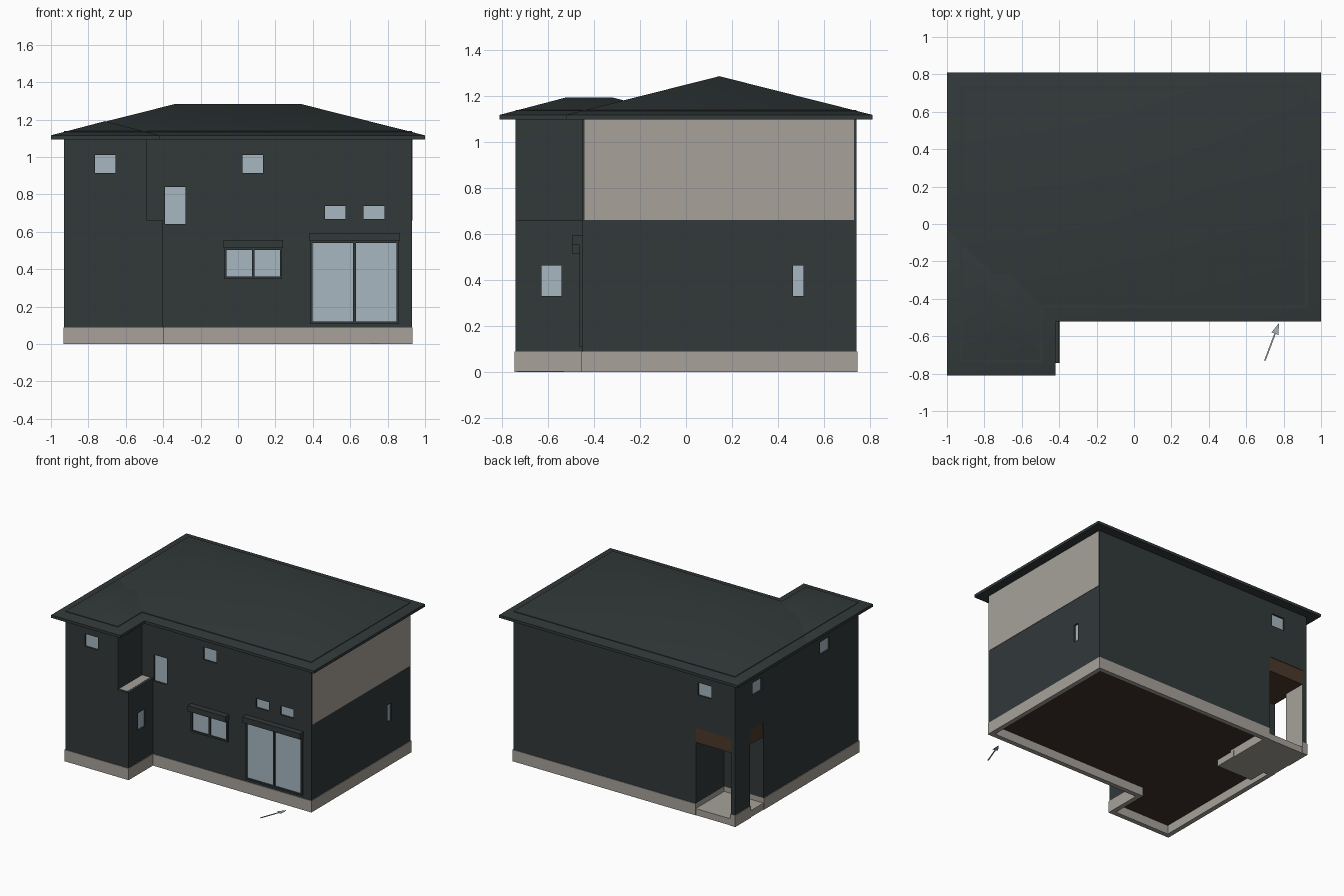
import bpy, bmesh
from math import radians
from mathutils import Vector

cube = bpy.data.objects.get("Cube")
if cube:
    bpy.data.objects.remove(cube)


def material(name, rgb):
    m = bpy.data.materials.new(name)
    m.use_nodes = True
    m.diffuse_color = (*rgb, 1)
    bsdf = m.node_tree.nodes["Principled BSDF"]
    bsdf.inputs["Base Color"].default_value = (*rgb, 1)
    bsdf.inputs["Roughness"].default_value = 0.8
    return m


DARK = material("dark_slate", (0.032, 0.041, 0.042))
BEIGE = material("warm_beige", (0.385, 0.355, 0.32))
GLASS = material("pale_glass", (0.39, 0.475, 0.535))
WOOD = material("brown_wood", (0.07, 0.04, 0.023))
FLOOR = material("underfloor_brown", (0.05, 0.031, 0.023))
GREY = material("arrow_grey", (0.38, 0.44, 0.48))


def prism(points, z0, z1, bm=None):
    """Extrude a footprint from z0 to z1."""
    bm = bm or bmesh.new()
    low = [bm.verts.new((x, y, z0)) for x, y in points]
    high = [bm.verts.new((x, y, z1)) for x, y in points]
    bm.faces.new(low)
    bm.faces.new(high)
    for i in range(len(points)):
        j = (i + 1) % len(points)
        bm.faces.new((low[i], low[j], high[j], high[i]))
    bmesh.ops.recalc_face_normals(bm, faces=bm.faces)
    return bm


def finish(name, bm, *mats):
    mesh = bpy.data.meshes.new(name)
    bm.to_mesh(mesh)
    bm.free()
    for m in mats:
        mesh.materials.append(m)
    obj = bpy.data.objects.new(name, mesh)
    bpy.context.collection.objects.link(obj)
    return obj


def rect(x0, x1, y0, y1):
    return [(x0, y0), (x1, y0), (x1, y1), (x0, y1)]


def box(name, x0, x1, y0, y1, z0, z1, mat):
    return finish(name, prism(rect(x0, x1, y0, y1), z0, z1), mat)


def sunken_face(bm, direction, margin, depth):
    """Leave a flat rim round the face along direction and sink the rest."""
    bm.normal_update()
    face = max(bm.faces, key=lambda f: f.normal.dot(direction))
    bmesh.ops.inset_region(bm, faces=[face], thickness=margin, use_even_offset=True)
    top = bmesh.ops.extrude_discrete_faces(bm, faces=[face])["faces"][0]
    for v in top.verts:
        v.co -= direction * depth
    top.material_index = 1


# Main dimensions
WX, BACK, FRONT, WING = 0.93, 0.74, -0.45, -0.74
WING_LOW, WING_UP = -0.40, -0.49
PX, PY = -0.60, 0.40          # inner corner of the porch
BASE, MID, TOP = 0.088, 0.66, 1.138


def outline(wing_x, grow=0.0, porch=True):
    g = grow
    pts = [(-WX - g, WING - g), (wing_x + g, WING - g), (wing_x + g, FRONT - g),
           (WX + g, FRONT - g), (WX + g, BACK + g)]
    if porch:
        return pts + [(PX, BACK + g), (PX, PY), (-WX - g, PY)]
    return pts + [(-WX - g, BACK + g)]


# Foundation, hollow below with a brown underfloor
bm = prism(outline(WING_LOW, 0.004), 0, BASE)
sunken_face(bm, Vector((0, 0, -1)), 0.036, 0.067)
finish("foundation", bm, BEIGE, FLOOR)

# Walls, the beige right side panel and the ledge beside the wing
lower = finish("lower_walls", prism(outline(WING_LOW), BASE, MID), DARK)
upper = finish("upper_walls", prism(outline(WING_UP, 0, False), MID, TOP), DARK)
box("side_panel", WX - 0.005, WX + 0.003, FRONT + 0.01, BACK - 0.01, MID, 1.10, BEIGE)
box("wing_ledge", WING_UP, WING_LOW - 0.02, WING + 0.015, FRONT,
    MID - 0.004, MID + 0.001, BEIGE)

# Corner porch
box("porch_floor", -WX, PX, PY, BACK, 0, 0.05, BEIGE)
box("entry_slab", -0.86, -0.56, 0.23, PY, 0, 0.05, BEIGE)
box("porch_post_base", -WX - 0.004, -0.89, 0.555, BACK + 0.004, 0, BASE, BEIGE)
bm = prism(rect(-WX, -0.895, 0.56, BACK), BASE, MID)
for f in bm.faces:
    if f.normal.x > 0.9:
        f.material_index = 1
finish("porch_post", bm, DARK, BEIGE)
box("porch_ceiling", -WX + 0.003, PX, PY, BACK - 0.003, 0.55, MID, WOOD)


# Two crossing hipped roofs, softly shaded
def hip_roof(name, x0, x1, y0, y1, z0, eave, ridge):
    bm = prism(rect(x0, x1, y0, y1), z0, eave)
    top = max(bm.faces, key=lambda f: f.calc_center_median().z)
    bm.faces.remove(top)
    bm.verts.ensure_lookup_table()
    a, b, c, d = bm.verts[4:8]
    half = min(x1 - x0, y1 - y0) / 2
    cx, cy = (x0 + x1) / 2, (y0 + y1) / 2
    if x1 - x0 > y1 - y0:
        e, f = (bm.verts.new((x, cy, ridge)) for x in (x0 + half, x1 - half))
        loops = (a, b, f, e), (b, c, f), (c, d, e, f), (d, a, e)
    else:
        e, f = (bm.verts.new((cx, y, ridge)) for y in (y0 + half, y1 - half))
        loops = (a, b, e), (b, c, f, e), (c, d, f), (d, a, e, f)
    for loop in loops:
        bm.faces.new(loop)
    bmesh.ops.recalc_face_normals(bm, faces=bm.faces)
    roof = finish(name, bm, DARK)
    bpy.ops.object.select_all(action="DESELECT")
    roof.select_set(True)
    bpy.context.view_layer.objects.active = roof
    bpy.ops.object.shade_smooth_by_angle(angle=radians(40))


hip_roof("main_roof", -1, 1, -0.52, 0.81, 1.095, 1.116, 1.284)
hip_roof("wing_roof", -1, -0.42, -0.81, -0.03, 1.095, 1.116, 1.192)

# Openings: outward direction, sideways direction
SIDES = {"front": (Vector((0, -1)), Vector((1, 0))),
         "back": (Vector((0, 1)), Vector((1, 0))),
         "right": (Vector((1, 0)), Vector((0, 1))),
         "left": (Vector((-1, 0)), Vector((0, 1)))}


def on_wall(side, wall, u0, u1, d0, d1):
    """Footprint on a wall from distance d0 to d1 in front of it."""
    out, along = SIDES[side]
    return [out * (wall + d) + along * u
            for d, u in ((d0, u0), (d1, u0), (d1, u1), (d0, u1))]


# Windows set back into the walls
cuts = bmesh.new()
DEPTH = 0.012
for name, side, wall, u0, u1, z0, z1 in (
        ("wing_front_window", "front", -WING, -0.765, -0.655, 0.915, 1.01),
        ("upper_front_window", "front", -FRONT, 0.025, 0.135, 0.915, 1.01),
        ("stair_window", "front", -FRONT, -0.39, -0.28, 0.642, 0.841),
        ("small_window_a", "front", -FRONT, 0.465, 0.575, 0.67, 0.738),
        ("small_window_b", "front", -FRONT, 0.672, 0.782, 0.67, 0.738),
        ("wing_side_window", "right", WING_LOW, -0.627, -0.54, 0.33, 0.462),
        ("slim_side_window", "right", WX, 0.465, 0.51, 0.33, 0.462),
        ("back_window", "back", BACK, -0.73, -0.62, 0.915, 1.01),
        ("left_window_rear", "left", WX, 0.42, 0.53, 0.915, 1.01),
        ("left_window_fore", "left", WX, -0.39, -0.28, 0.915, 1.01)):
    prism(on_wall(side, wall, u0, u1, -DEPTH - 0.004, 0.02), z0, z1, cuts)
    finish(name, prism(on_wall(side, wall, u0, u1, -DEPTH - 0.008, -DEPTH), z0, z1), GLASS)
cutter = finish("window_cutter", cuts, DARK)
cutter.hide_render = True
cutter.hide_viewport = True
for walls in (lower, upper):
    mod = walls.modifiers.new("window_openings", "BOOLEAN")
    mod.operation = "DIFFERENCE"
    mod.solver = "EXACT"
    mod.object = cutter

# Framed sliding windows with a mullion and a shutter box above
RIM = 0.012
for name, x0, x1, z0, z1 in (("middle_window", -0.062, 0.224, 0.36, 0.503),
                             ("patio_door", 0.398, 0.848, 0.12, 0.54)):
    bm = prism(on_wall("front", -FRONT, x0 - RIM, x1 + RIM, -0.01, RIM), z0 - RIM, z1 + RIM)
    sunken_face(bm, Vector((0, -1, 0)), RIM, 0.01)
    finish(name, bm, DARK, GLASS)
    mid = (x0 + x1) / 2
    box(name + "_mullion", mid - 0.007, mid + 0.007, FRONT - RIM, FRONT, z0, z1, DARK)
    box(name + "_shutter_box", x0 - 0.016, x1 + 0.017, FRONT - 0.045, FRONT,
        z1 + 0.01, z1 + 0.053, DARK)

# Flat direction arrow on the ground
tail, tip = Vector((0.70, -0.73)), Vector((0.775, -0.53))
d = (tip - tail).normalized()
s = Vector((-d.y, d.x))
neck = tip - d * 0.06
shape = [tail - s * 0.004, neck - s * 0.004, neck - s * 0.02, tip,
         neck + s * 0.02, neck + s * 0.004, tail + s * 0.004]
finish("ground_arrow", prism(shape, 0, 0.004), GREY)
